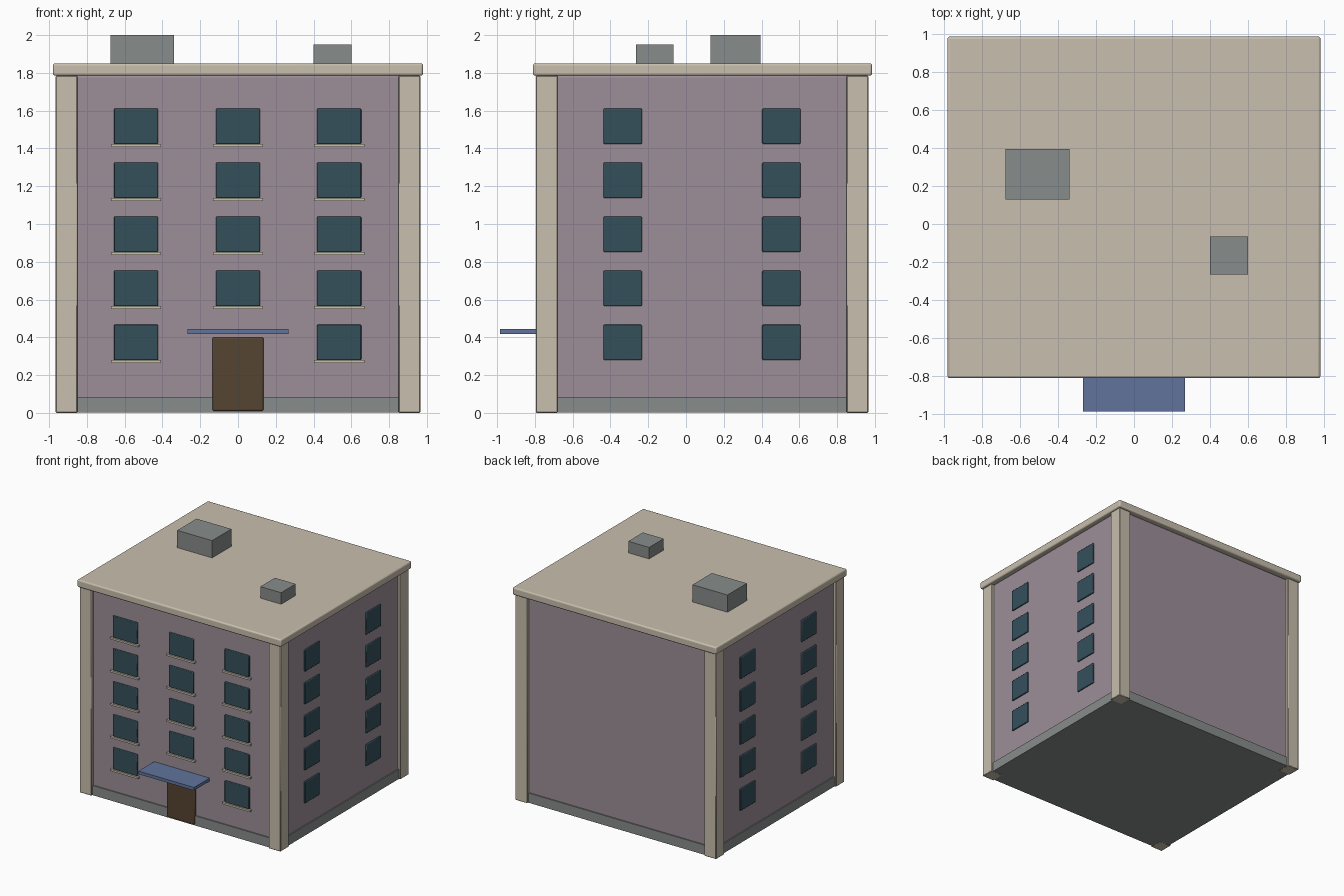
import bpy

old = bpy.data.objects.get("Cube")
if old:
    bpy.data.objects.remove(old, do_unlink=True)


def material(name, rgb):
    m = bpy.data.materials.new(name)
    m.use_nodes = True
    m.diffuse_color = (*rgb, 1)
    m.node_tree.nodes["Principled BSDF"].inputs["Base Color"].default_value = (*rgb, 1)
    return m


cream = material("cream stone", (0.58, 0.52, 0.42))
mauve = material("mauve plaster", (0.34, 0.275, 0.315))
glass = material("dark teal glass", (0.035, 0.08, 0.105))
grey = material("grey concrete", (0.245, 0.265, 0.255))
blue = material("blue canopy", (0.12, 0.175, 0.335))
brown = material("brown door", (0.093, 0.058, 0.032))


def box(name, mat, x, y, z, bevel=0.0, segments=2):
    """Box between the (low, high) limits on each axis."""
    limits = (x, y, z)
    bpy.ops.mesh.primitive_cube_add(size=1, location=[(a + b) / 2 for a, b in limits])
    ob = bpy.context.object
    ob.name = name
    ob.scale = [b - a for a, b in limits]
    bpy.ops.object.transform_apply(location=False, rotation=False, scale=True)
    ob.data.materials.append(mat)
    if bevel:
        mod = ob.modifiers.new("soft edges", "BEVEL")
        mod.width = bevel
        mod.segments = segments
        bpy.ops.object.shade_smooth_by_angle()
    return ob


def span(centre, width):
    return centre - width / 2, centre + width / 2


# Outer limits of the pillars and of the recessed walls
PX, PY0, PY1, PILLAR = 0.965, -0.795, 0.965, 0.115
STEP = 0.025
WX, WY0, WY1 = PX - STEP, PY0 + STEP, PY1 - STEP
TOP = 1.785

# Main block and plinth
box("walls", mauve, (-WX, WX), (WY0, WY1), (0.004, TOP), 0.01)
box("plinth", grey, (-WX - 0.01, WX + 0.01), (WY0 - 0.01, WY1 + 0.01), (0.001, 0.085))

# Corner pillars
for side, sx in (("right", -1), ("left", 1)):
    x = sorted((sx * PX, sx * (PX - PILLAR)))
    box(f"front_{side}_pillar", cream, x, (PY0, PY0 + PILLAR), (0, TOP), 0.004, 1)
    box(f"back_{side}_pillar", cream, x, (PY1 - PILLAR, PY1), (0, TOP), 0.004, 1)

# Roof slab with rounded rim, and roof units
box("roof_slab", cream, (-0.98, 0.98), (-0.81, 0.985), (TOP, 1.85), 0.012, 3)
box("large_roof_unit", grey, (-0.675, -0.34), (0.13, 0.395), (1.84, 2.0))
box("small_roof_unit", grey, (0.40, 0.60), (-0.265, -0.065), (1.84, 1.95))

# Windows: five floors, with sills on the front only
for floor in range(5):
    low = 0.28 + 0.286 * floor
    z = (low, low + 0.187)
    for col, cx in enumerate((-0.54, 0, 0.535)):
        if floor == 0 and col == 1:
            continue
        box(f"front_window_{floor}_{col}", glass, span(cx, 0.235),
            (WY0 - 0.012, WY0 + 0.02), z, 0.005)
        box(f"sill_{floor}_{col}", cream, span(cx, 0.267),
            (WY0 - 0.023, WY0 + 0.02), (low - 0.016, low))
    for side, sx in (("right", -1), ("left", 1)):
        x = sorted((sx * (WX - 0.02), sx * (WX + 0.012)))
        for col, cy in enumerate((-0.335, 0.505)):
            box(f"{side}_window_{floor}_{col}", glass, x, span(cy, 0.203), z, 0.005)

# Entrance
box("door", brown, (-0.135, 0.135), (WY0 - 0.02, WY0 + 0.02), (0.01, 0.4), 0.008)
box("canopy", blue, (-0.267, 0.267), (-0.985, WY0 + 0.01), (0.418, 0.445))
